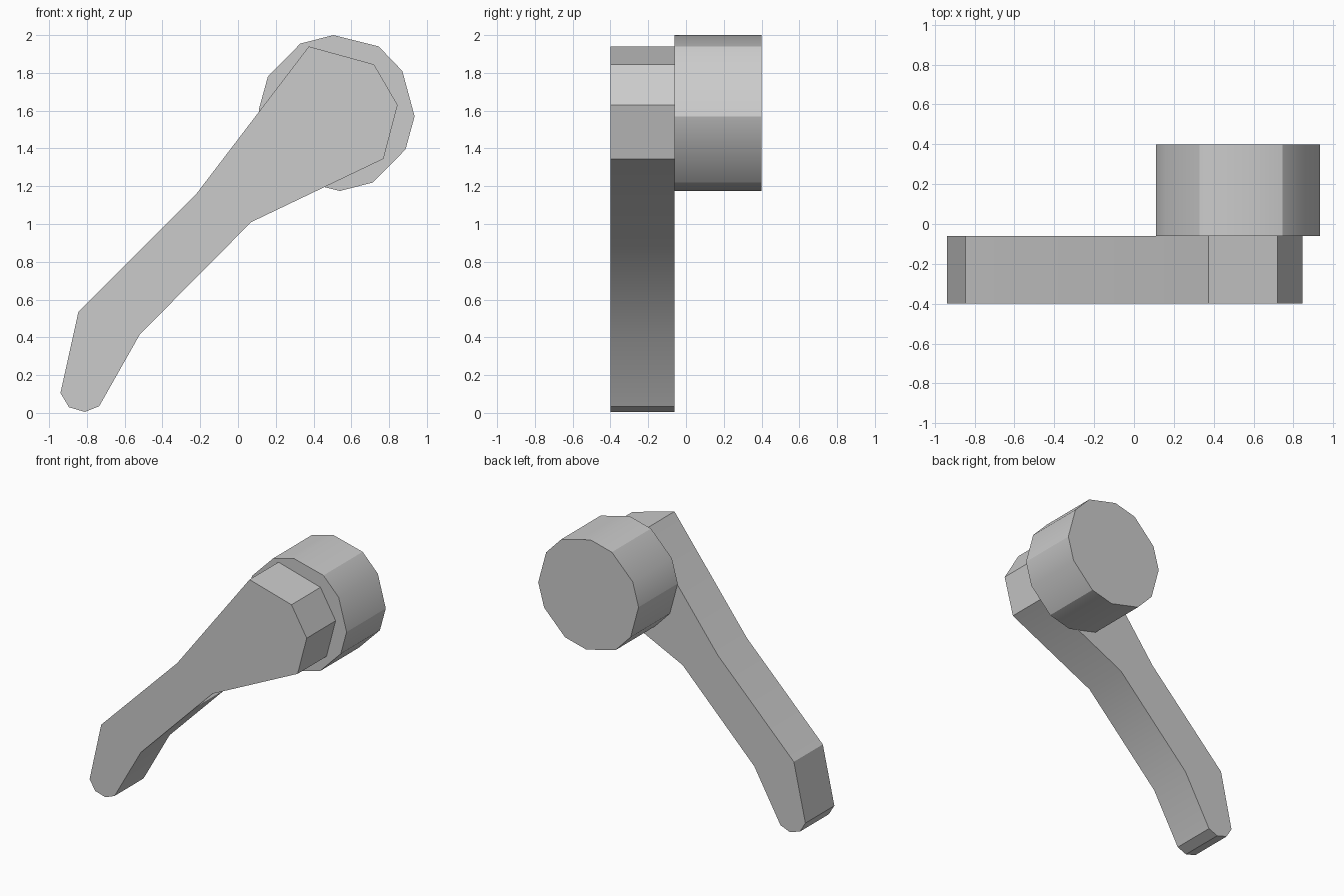
import bpy
import math

cube = bpy.data.objects.get("Cube")
if cube:
    bpy.data.objects.remove(cube, do_unlink=True)

grey = bpy.data.materials.new("mid_grey")
grey.use_nodes = True
colour = (0.6, 0.6, 0.6, 1)
grey.diffuse_color = colour
grey.node_tree.nodes["Principled BSDF"].inputs["Base Color"].default_value = colour


def prism(name, outline, front, back):
    """Extrude a clockwise (x, z) outline along y."""
    n = len(outline)
    verts = [(x, y, z) for y in (front, back) for x, z in outline]
    faces = [tuple(reversed(range(n))), tuple(range(n, 2 * n))]
    faces += [(i, (i + 1) % n, n + (i + 1) % n, n + i) for i in range(n)]
    mesh = bpy.data.meshes.new(name)
    mesh.from_pydata(verts, [], faces)
    mesh.materials.append(grey)
    obj = bpy.data.objects.new(name, mesh)
    bpy.context.collection.objects.link(obj)
    bpy.ops.object.select_all(action="DESELECT")
    obj.select_set(True)
    bpy.context.view_layer.objects.active = obj
    # Consistent outward normals, then soften only the shallow bends
    bpy.ops.object.mode_set(mode="EDIT")
    bpy.ops.mesh.select_all(action="SELECT")
    bpy.ops.mesh.normals_make_consistent(inside=False)
    bpy.ops.object.mode_set(mode="OBJECT")
    bpy.ops.object.shade_smooth_by_angle(angle=math.radians(30))
    return obj


# Bent lever arm that widens towards the pivot
prism("lever_arm", [
    (0.375, 1.94), (0.72, 1.845), (0.845, 1.63), (0.77, 1.345),
    (0.07, 1.01), (-0.52, 0.415), (-0.735, 0.035), (-0.81, 0.005),
    (-0.895, 0.03), (-0.94, 0.105), (-0.845, 0.535), (-0.22, 1.16),
], -0.4, -0.06)

# Twelve-sided pivot hub: half an outline, turned about its centre
cx, cz = 0.5225, 1.5875
half = [(0.33, 1.955), (0.505, 2.0), (0.745, 1.94),
        (0.87, 1.81), (0.935, 1.57), (0.887, 1.395)]
prism("pivot_hub", half + [(2 * cx - x, 2 * cz - z) for x, z in half], -0.06, 0.4)
